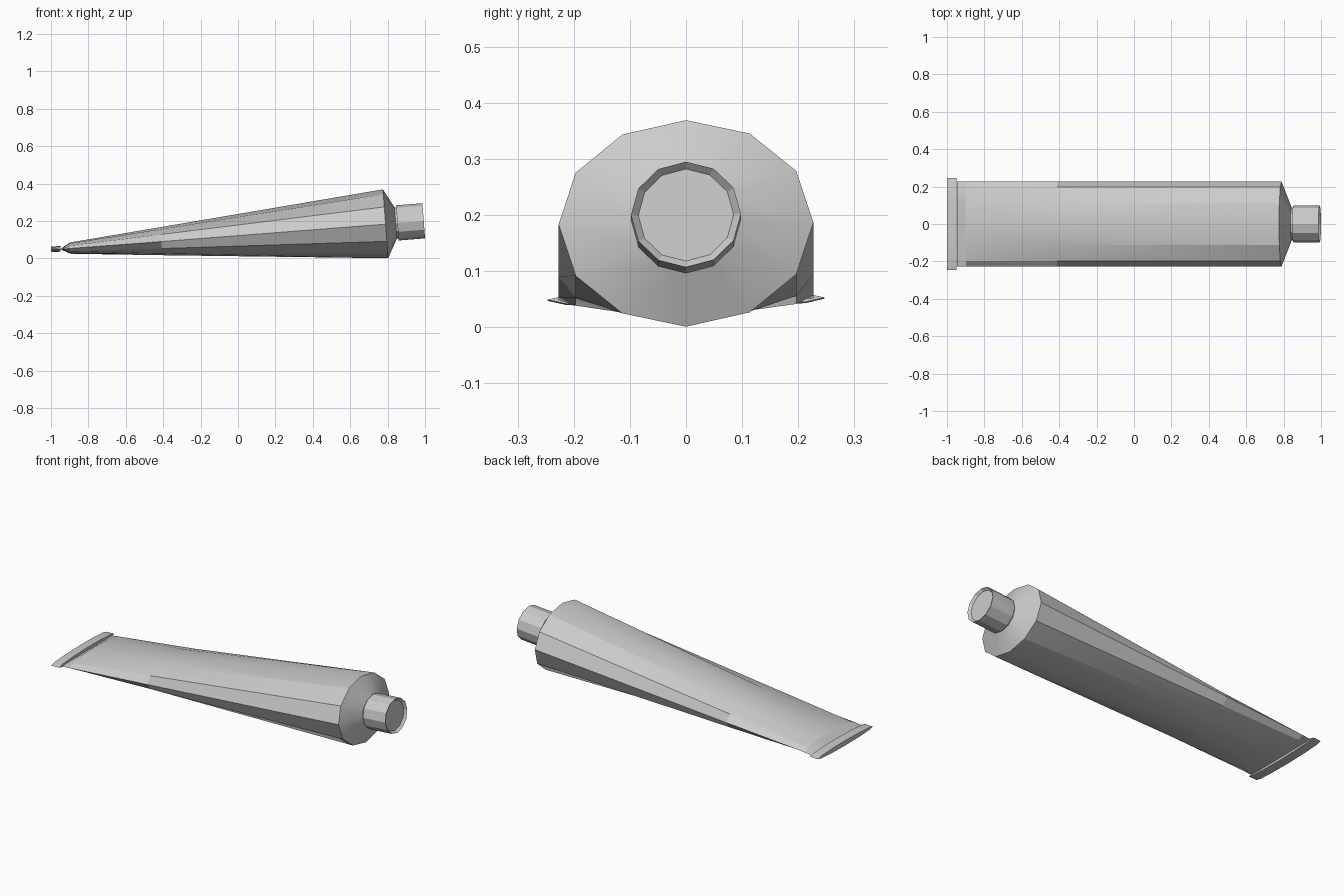
import bpy, bmesh
from math import sin, cos, pi, radians

if "Cube" in bpy.data.objects:
    bpy.data.objects.remove(bpy.data.objects["Cube"])

SIDES = 12
TILT = 0.076    # the tube leans up towards the cap
ROLL = 0.008    # slight twist about its length


def loft(name, rings):
    """Skin 12-sided elliptical rings (x, z, half_width, half_height), closed at both ends."""
    bm = bmesh.new()
    loops = []
    for x, z, w, h in rings:
        loop = []
        for i in range(SIDES):
            a = 2 * pi * i / SIDES
            y, dz = w * cos(a), h * sin(a)
            loop.append(bm.verts.new((x - TILT * dz, y, z + dz + ROLL * y)))
        loops.append(loop)
    for a, b in zip(loops, loops[1:]):
        for i in range(SIDES):
            j = (i + 1) % SIDES
            bm.faces.new((a[i], a[j], b[j], b[i]))
    bm.faces.new(loops[0])
    bm.faces.new(loops[-1])
    bmesh.ops.recalc_face_normals(bm, faces=bm.faces)
    mesh = bpy.data.meshes.new(name)
    bm.to_mesh(mesh)
    bm.free()
    obj = bpy.data.objects.new(name, mesh)
    bpy.context.collection.objects.link(obj)
    bpy.ops.object.select_all(action='DESELECT')
    obj.select_set(True)
    bpy.context.view_layer.objects.active = obj
    bpy.ops.object.shade_smooth_by_angle(angle=radians(20))
    return obj


# Tube body: pinched tail, tapered barrel, sloping shoulder, short neck
loft("tube_body", [
    (-0.947, 0.050, 0.227, 0.002),
    (-0.898, 0.055, 0.227, 0.030),
    (-0.410, 0.092, 0.227, 0.075),
    (0.789, 0.185, 0.227, 0.184),
    (0.843, 0.189, 0.088, 0.084),
    (0.856, 0.190, 0.088, 0.084),
])

# Crimped seal at the tail
loft("crimp_seal", [
    (-0.999, 0.049, 0.247, 0.015),
    (-0.949, 0.051, 0.247, 0.015),
])

# Cap with a shallow dished end
loft("cap", [
    (0.852, 0.190, 0.098, 0.094),
    (0.993, 0.201, 0.098, 0.094),
    (0.980, 0.200, 0.085, 0.082),
])
